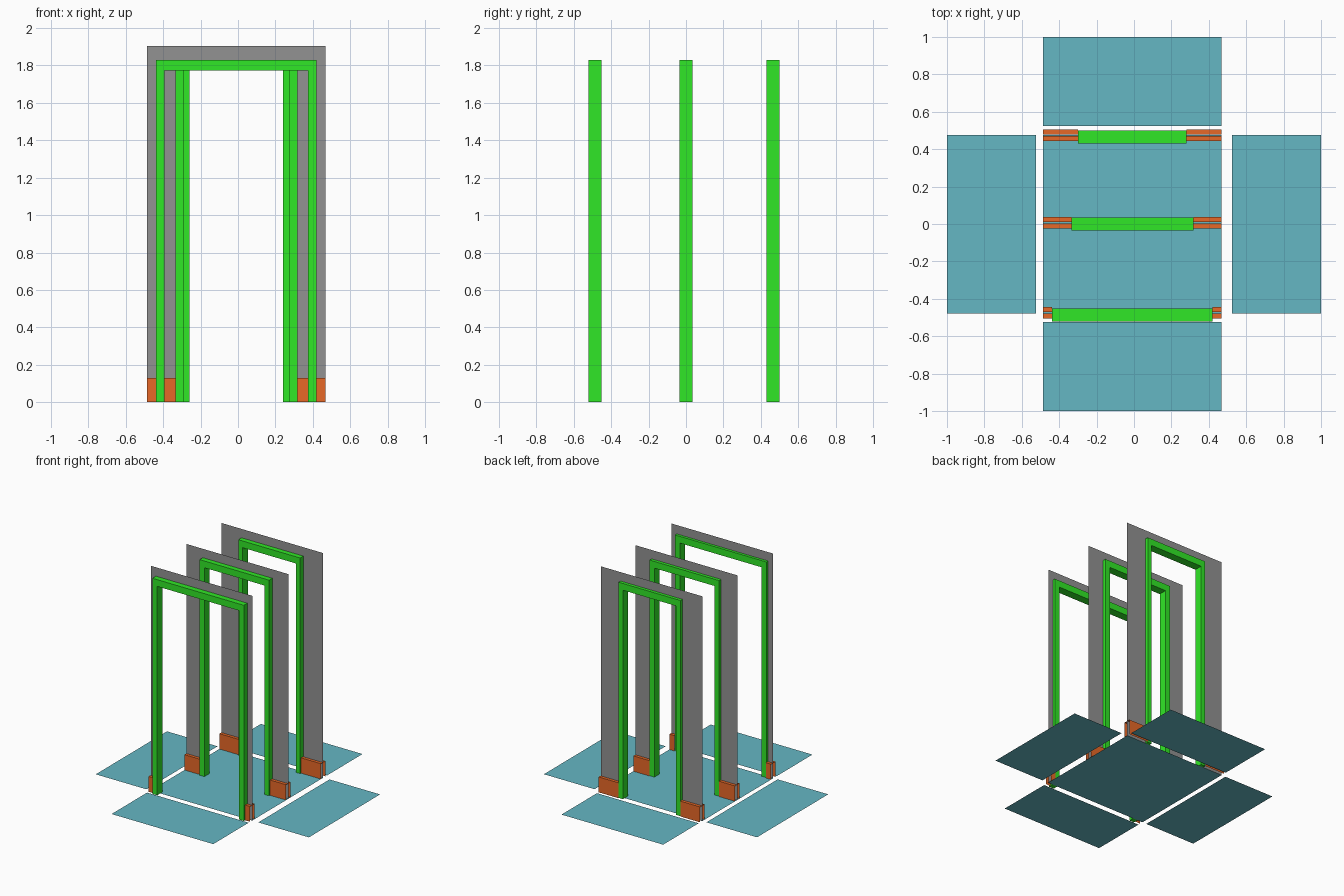
import bpy
import bmesh

cube = bpy.data.objects.get("Cube")
if cube:
    bpy.data.objects.remove(cube, do_unlink=True)


def material(name, rgb):
    mat = bpy.data.materials.new(name)
    mat.use_nodes = True
    mat.diffuse_color = (*rgb, 1)
    mat.node_tree.nodes["Principled BSDF"].inputs["Base Color"].default_value = (*rgb, 1)
    return mat


teal = material("teal floor", (0.13, 0.475, 0.55))
grey = material("grey wall", (0.288, 0.288, 0.288))
green = material("green frame", (0.03, 0.8, 0.02))
orange = material("orange skirting", (0.8, 0.138, 0.02))


def build(name, quads, mat, depth=0):
    """Mesh from corner lists, optionally extruded along y."""
    bm = bmesh.new()
    for corners in quads:
        bm.faces.new([bm.verts.new(c) for c in corners])
    bmesh.ops.remove_doubles(bm, verts=bm.verts, dist=0.0001)
    if depth:
        out = bmesh.ops.extrude_face_region(bm, geom=bm.faces[:], use_keep_orig=True)
        moved = [v for v in out["geom"] if isinstance(v, bmesh.types.BMVert)]
        bmesh.ops.translate(bm, verts=moved, vec=(0, depth, 0))
        bmesh.ops.recalc_face_normals(bm, faces=bm.faces)
    mesh = bpy.data.meshes.new(name)
    bm.to_mesh(mesh)
    bm.free()
    mesh.materials.append(mat)
    obj = bpy.data.objects.new(name, mesh)
    bpy.context.collection.objects.link(obj)


def upright(x0, x1, y, z0, z1):
    return [(x0, y, z0), (x1, y, z0), (x1, y, z1), (x0, y, z1)]


def level(x0, x1, y0, y1, z):
    return [(x0, y0, z), (x1, y0, z), (x1, y1, z), (x0, y1, z)]


LEFT, RIGHT = -0.486, 0.468
MID = (LEFT + RIGHT) / 2
WALL_TOP, FRAME_TOP, HEAD, FOOT = 1.905, 1.83, 1.773, 0.001
SKIRT, SKIRT_DEPTH, GAP = 0.13, 0.03, 0.004

# Floor panels: a centre and four separate surrounding sheets
floors = {
    "centre_floor": (LEFT, RIGHT, -0.478, 0.476),
    "front_floor": (LEFT, RIGHT, -1, -0.525),
    "back_floor": (LEFT, RIGHT, 0.525, 1),
    "left_floor": (0.525, 1, -0.478, 0.476),
    "right_floor": (-1, -0.525, -0.478, 0.476),
}
for name, (x0, x1, y0, y1) in floors.items():
    build(name, [level(x0, x1, y0, y1, 0)], teal)

# Doorways: wall position, frame front, outer half width, inner half width
doorways = {
    "front": (-0.475, -0.522, 0.429, 0.384),
    "middle": (0.007, -0.036, 0.326, 0.282),
    "back": (0.474, 0.431, 0.29, 0.25),
}
for name, (wall_y, frame_y, outer, inner) in doorways.items():
    a, b, c, d = MID - outer, MID - inner, MID + inner, MID + outer

    # Door frame: two jambs and a header in one solid
    build(name + "_door_frame", [
        upright(a, b, frame_y, FOOT, HEAD),
        upright(c, d, frame_y, FOOT, HEAD),
        [(a, frame_y, HEAD), (b, frame_y, HEAD), (c, frame_y, HEAD),
         (d, frame_y, HEAD), (d, frame_y, FRAME_TOP), (a, frame_y, FRAME_TOP)],
    ], green, 0.07)

    # Paper-thin wall around the opening
    build(name + "_wall", [
        upright(LEFT, a, wall_y, 0, FRAME_TOP),
        upright(d, RIGHT, wall_y, 0, FRAME_TOP),
        upright(LEFT, RIGHT, wall_y, FRAME_TOP, WALL_TOP),
    ], grey)

    # Open-ended skirting on both faces of the wall
    for side, x0, x1 in (("right", LEFT, a), ("left", d, RIGHT)):
        front, back = wall_y - SKIRT_DEPTH, wall_y + SKIRT_DEPTH
        build(f"{name}_{side}_skirting", [
            upright(x0, x1, front, 0, SKIRT),
            level(x0, x1, front, wall_y - GAP, SKIRT),
            level(x0, x1, wall_y + GAP, back, SKIRT),
            upright(x1, x0, back, 0, SKIRT),
        ], orange)
